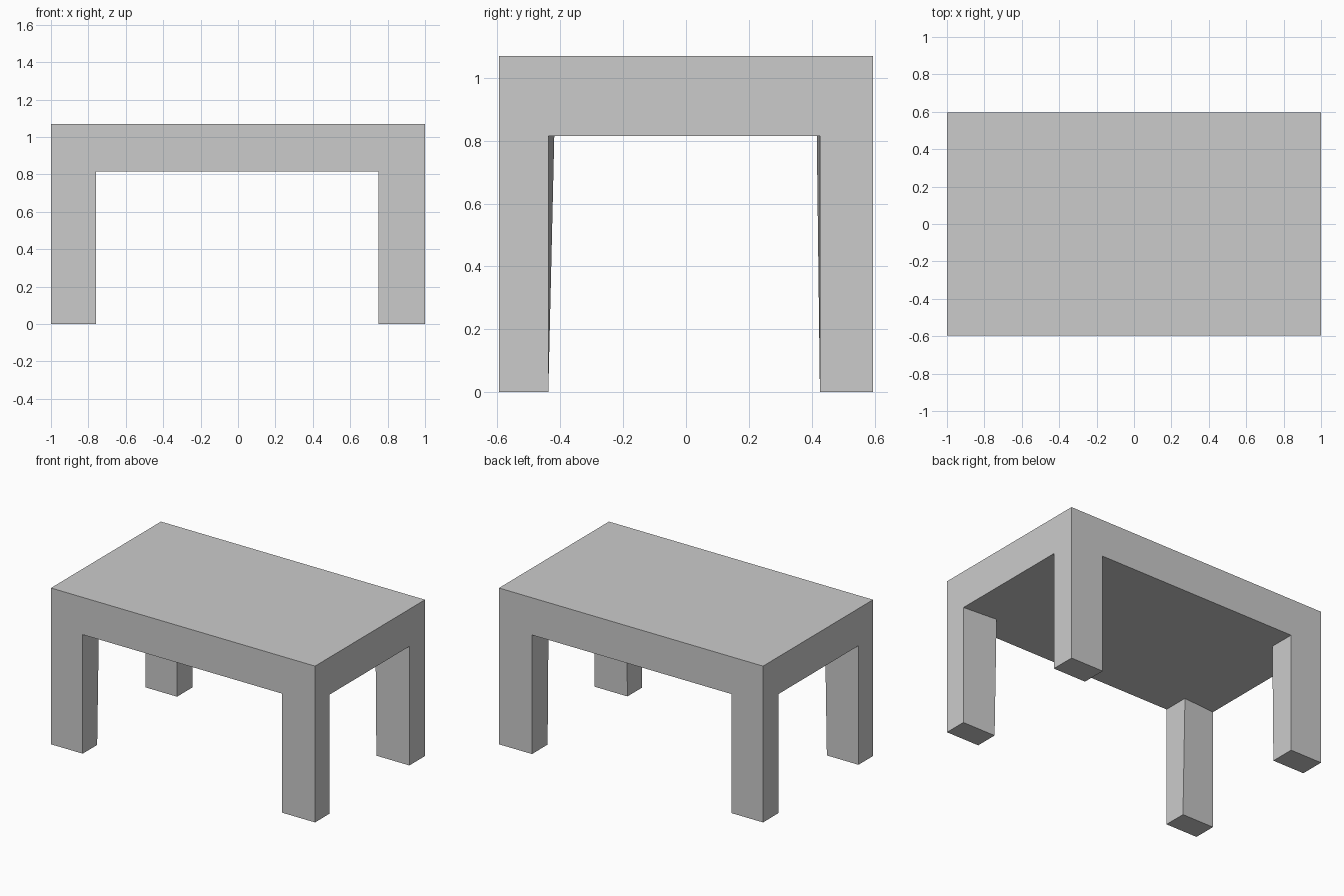
import bpy, bmesh

if "Cube" in bpy.data.objects:
    bpy.data.objects.remove(bpy.data.objects["Cube"])

TOP, UNDER = 1.07, 0.815
xs = [-1, -0.76, 0.75, 1]
ys_outer = [-0.595, -0.438, 0.426, 0.595]   # leg edges on the end faces
ys_inner = [-0.595, -0.419, 0.416, 0.595]   # inner leg corners, slightly thicker at the top

bm = bmesh.new()

# Underside of the slab as a 3 x 3 grid
grid = [[bm.verts.new((x, y, UNDER)) for y in (ys_inner if i in (1, 2) else ys_outer)]
        for i, x in enumerate(xs)]
cells = {(i, j): bm.faces.new((grid[i][j], grid[i][j + 1], grid[i + 1][j + 1], grid[i + 1][j]))
         for i in range(3) for j in range(3)}

# Slab sides and tabletop
rim = [e for e in bm.edges if e.is_boundary]
new = bmesh.ops.extrude_edge_only(bm, edges=rim)["geom"]
for v in new:
    if isinstance(v, bmesh.types.BMVert):
        v.co.z = TOP
top_rim = [e for e in bm.edges if e.is_boundary]
bmesh.ops.contextual_create(bm, geom=top_rim)

# Legs: pull the corner cells down, straightening their inner corner at the foot
corners = [cells[i, j] for i in (0, 2) for j in (0, 2)]
for face in corners:
    foot = bmesh.ops.extrude_discrete_faces(bm, faces=[face])["faces"][0]
    for v in foot.verts:
        v.co.z = 0
        if abs(v.co.y) < 0.5:
            v.co.y = ys_outer[1] if v.co.y < 0 else ys_outer[2]

bmesh.ops.remove_doubles(bm, verts=bm.verts, dist=0.0001)
bmesh.ops.recalc_face_normals(bm, faces=bm.faces)
mesh = bpy.data.meshes.new("table")
bm.to_mesh(mesh)
bm.free()
bpy.context.collection.objects.link(bpy.data.objects.new("table", mesh))
